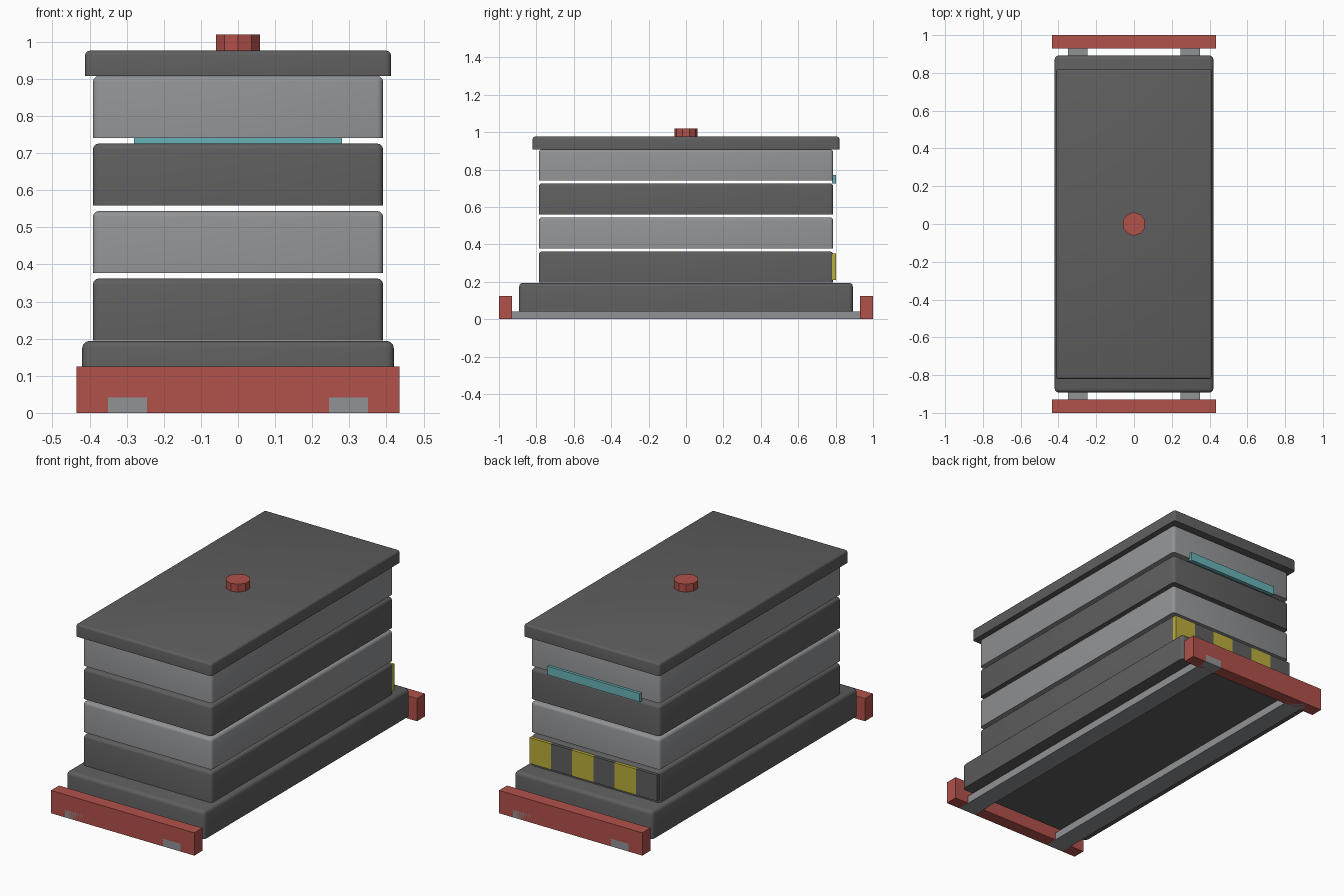
import bpy, bmesh, math

if "Cube" in bpy.data.objects:
    bpy.data.objects.remove(bpy.data.objects["Cube"])


def material(name, rgb):
    m = bpy.data.materials.new(name)
    m.diffuse_color = (*rgb, 1)
    m.use_nodes = True
    m.node_tree.nodes["Principled BSDF"].inputs["Base Color"].default_value = m.diffuse_color
    return m


DARK = material("dark_grey", (0.112, 0.112, 0.115))
LIGHT = material("light_grey", (0.285, 0.29, 0.30))
RED = material("red", (0.44, 0.082, 0.068))
TEAL = material("teal", (0.14, 0.45, 0.47))
YELLOW = material("yellow", (0.50, 0.42, 0.045))


def box(name, x, y, z, mat, bevel=0.0):
    """Box from (min, max) ranges; bevel rounds every edge except the bottom rim."""
    bm = bmesh.new()
    bmesh.ops.create_cube(bm, size=1)
    for v in bm.verts:
        v.co = [r[0] if c < 0 else r[1] for c, r in zip(v.co, (x, y, z))]
    if bevel:
        edges = [e for e in bm.edges if max(v.co.z for v in e.verts) > z[0] + 1e-4]
        bmesh.ops.bevel(bm, geom=edges, offset=bevel, segments=3,
                        profile=0.5, affect='EDGES')
    return finish(name, bm, mat, bevel > 0)


def finish(name, bm, mat, smooth=False):
    bmesh.ops.recalc_face_normals(bm, faces=bm.faces)
    me = bpy.data.meshes.new(name)
    bm.to_mesh(me)
    bm.free()
    me.materials.append(mat)
    ob = bpy.data.objects.new(name, me)
    bpy.context.collection.objects.link(ob)
    if smooth:
        bpy.ops.object.select_all(action='DESELECT')
        ob.select_set(True)
        bpy.context.view_layer.objects.active = ob
        bpy.ops.object.shade_smooth_by_angle(angle=math.radians(35))
    return ob


# Skid rails and end bumpers
for s, side in ((-1, "left"), (1, "right")):
    box(f"{side}_rail", sorted((s * 0.245, s * 0.35)), (-1, 1), (0, 0.042), LIGHT)
for s, side in ((-1, "front"), (1, "back")):
    box(f"{side}_bumper", (-0.435, 0.435), sorted((s * 0.93, s * 1.0)), (0, 0.125), RED)

# Base plinth
box("base", (-0.42, 0.42), (-0.892, 0.892), (0.042, 0.194), DARK, 0.02)

# Stacked slabs with open gaps between them
for i in range(4):
    z = 0.195 + 0.182 * i
    box(f"slab_{i + 1}", (-0.391, 0.391), (-0.787, 0.787), (z, z + 0.167),
        LIGHT if i % 2 else DARK, 0.016)

# Lid
box("lid", (-0.412, 0.412), (-0.82, 0.82), (0.908, 0.976), DARK, 0.012)

# Ten-sided knob
bm = bmesh.new()
bmesh.ops.create_cone(bm, cap_ends=True, segments=10, radius1=0.062, radius2=0.062, depth=0.043)
bmesh.ops.translate(bm, verts=bm.verts, vec=(0, 0, 0.9975))
finish("knob", bm, RED)

# Light strip on the back
box("light_strip", (-0.28, 0.28), (0.78, 0.802), (0.725, 0.772), TEAL)

# Alternating warning plates on the back of the lowest slab
W = 0.129
for i in range(6):
    x = 0.388 - W * i
    box(f"warning_plate_{i + 1}", (x - W, x), (0.78, 0.802), (0.21, 0.352),
        DARK if i % 2 else YELLOW)
